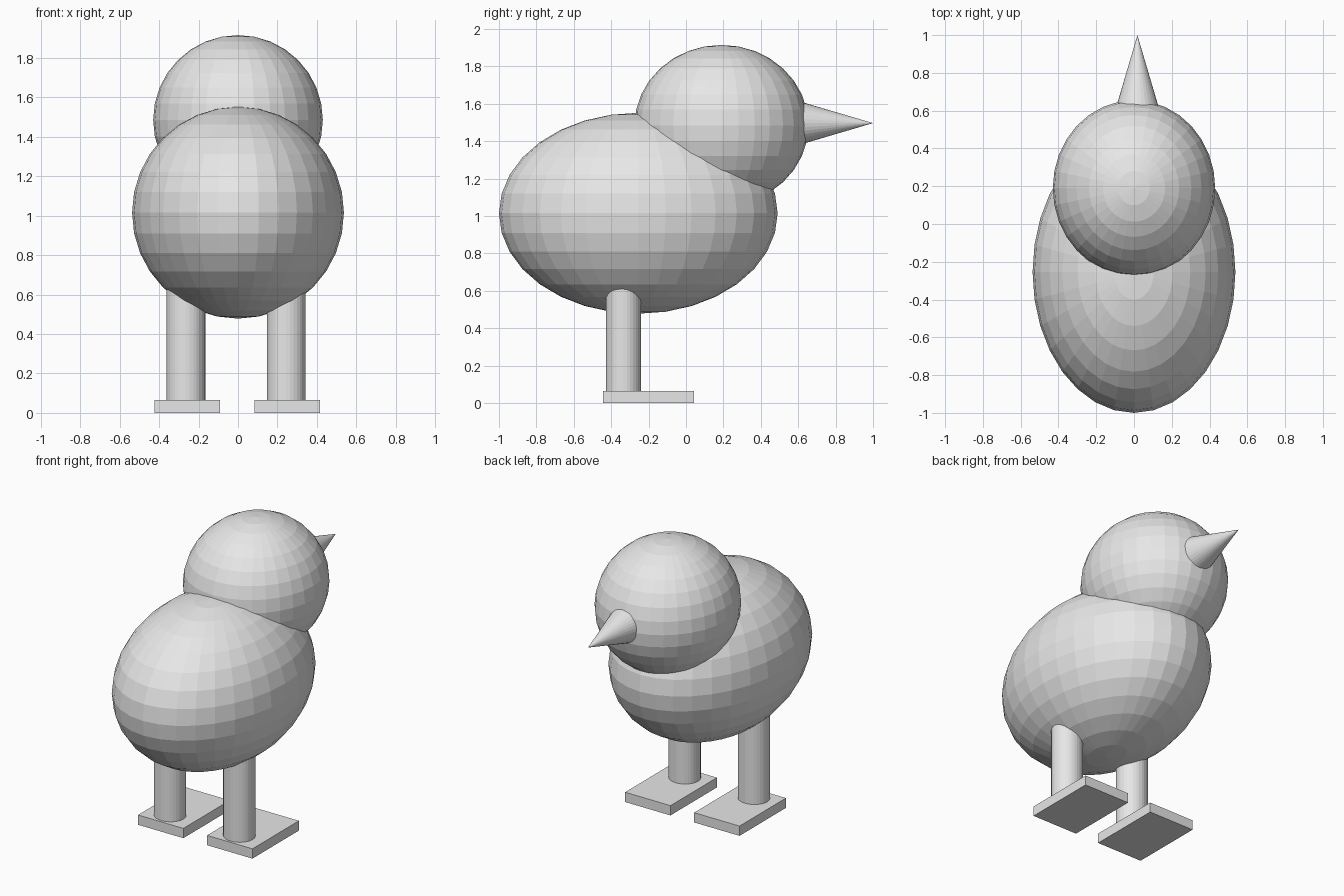
import bpy
import math

if "Cube" in bpy.data.objects:
    bpy.data.objects.remove(bpy.data.objects["Cube"])

grey = bpy.data.materials.new("light_grey")
grey.diffuse_color = (0.8, 0.8, 0.8, 1.0)
grey.use_nodes = True
grey.node_tree.nodes["Principled BSDF"].inputs["Base Color"].default_value = grey.diffuse_color


def finish(name):
    ob = bpy.context.object
    ob.name = name
    ob.data.materials.append(grey)
    return ob


def ellipsoid(name, loc, radii):
    bpy.ops.mesh.primitive_uv_sphere_add(segments=32, ring_count=16, radius=1, location=loc)
    ob = finish(name)
    ob.scale = radii


# Body and head: faceted ellipsoids
ellipsoid("body", (0, -0.255, 1.015), (0.537, 0.745, 0.537))
ellipsoid("head", (0, 0.19, 1.485), (0.43, 0.465, 0.43))

# Beak: cone pointing along +y, base sunk into the head
beak_base, beak_tip = 0.60, 1.0
bpy.ops.mesh.primitive_cone_add(
    vertices=32, radius1=0.118, radius2=0, depth=beak_tip - beak_base,
    location=(0.018, (beak_base + beak_tip) / 2, 1.497),
    rotation=(-math.pi / 2, 0, 0))
finish("beak")

# Legs and feet, very slightly offset from the centre line
for side, leg_x, foot_x in (("left", -0.264, -0.257), ("right", 0.244, 0.25)):
    leg_bottom, leg_top = 0.04, 0.72
    bpy.ops.mesh.primitive_cylinder_add(
        vertices=32, radius=1, depth=leg_top - leg_bottom,
        location=(leg_x, -0.335, (leg_bottom + leg_top) / 2))
    finish(side + "_leg").scale = (0.098, 0.094, 1)

    bpy.ops.mesh.primitive_cube_add(size=1, location=(foot_x, -0.2, 0.0325))
    finish(side + "_foot").scale = (0.333, 0.487, 0.065)
